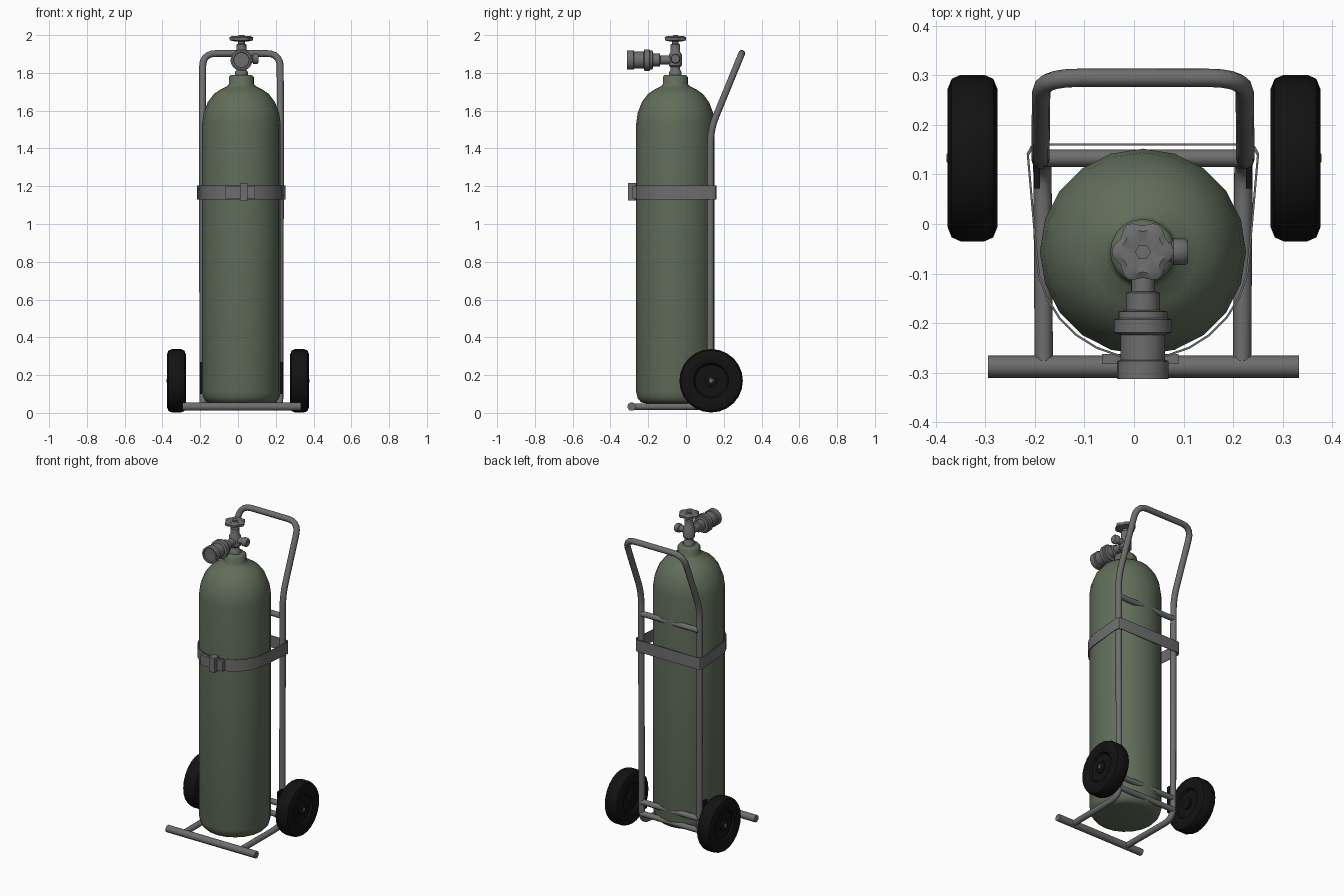
import bpy, bmesh, math
from mathutils import Vector, Matrix

if "Cube" in bpy.data.objects:
    bpy.data.objects.remove(bpy.data.objects["Cube"])

CX, CY = 0.018, -0.056          # tank axis


def mat(name, rgb):
    m = bpy.data.materials.new(name)
    m.diffuse_color = (*rgb, 1)
    m.use_nodes = True
    m.node_tree.nodes["Principled BSDF"].inputs["Base Color"].default_value = m.diffuse_color
    return m


GREEN = mat("tank green", (0.118, 0.152, 0.100))
GREY = mat("metal grey", (0.155, 0.155, 0.155))
BLACK = mat("rubber black", (0.006, 0.006, 0.006))


def finish(name, me, material, angle=40):
    ob = bpy.data.objects.new(name, me)
    bpy.context.collection.objects.link(ob)
    me.materials.clear()
    me.materials.append(material)
    for p in me.polygons:
        p.use_smooth = True
        p.material_index = 0
    me.set_sharp_from_angle(angle=math.radians(angle))
    return ob


def from_bm(name, bm, material, angle=40):
    bmesh.ops.recalc_face_normals(bm, faces=bm.faces[:])
    me = bpy.data.meshes.new(name)
    bm.to_mesh(me)
    bm.free()
    return finish(name, me, material, angle)


def lathe(name, profile, origin, axis, material, sides=16, angle=40, lobes=0):
    """Revolve (radius, height) points around an axis; lobes makes a wavy rim."""
    bm = bmesh.new()
    rings = []
    for r, h in profile:
        ring = []
        for i in range(sides):
            a = 2 * math.pi * i / sides
            k = r * (1 + (0.09 * math.cos(lobes * a) if lobes else 0))
            ring.append(bm.verts.new((k * math.cos(a), k * math.sin(a), h)))
        rings.append(ring)
    for a, b in zip(rings, rings[1:]):
        for i in range(sides):
            j = (i + 1) % sides
            bm.faces.new((a[i], a[j], b[j], b[i]))
    bm.faces.new(rings[0])
    bm.faces.new(rings[-1])
    rot = Vector((0, 0, 1)).rotation_difference(Vector(axis)).to_matrix().to_4x4()
    bm.transform(Matrix.Translation(origin) @ rot)
    return from_bm(name, bm, material, angle)


def fillet(points, radius, steps=5):
    """Round the inner corners of a path."""
    pts = [Vector(p) for p in points]
    out = [pts[0]]
    for a, b, c in zip(pts, pts[1:], pts[2:]):
        p, q = b + (a - b).normalized() * radius, b + (c - b).normalized() * radius
        for i in range(steps + 1):
            t = i / steps
            out.append(p * (1 - t) ** 2 + b * 2 * t * (1 - t) + q * t * t)
    return out + [pts[-1]]


def tube(name, points, radius, material):
    cu = bpy.data.curves.new(name, 'CURVE')
    cu.dimensions = '3D'
    cu.bevel_depth = radius
    cu.bevel_resolution = 3
    cu.use_fill_caps = True
    sp = cu.splines.new('POLY')
    sp.points.add(len(points) - 1)
    for s, p in zip(sp.points, points):
        s.co = (*p, 1)
    tmp = bpy.data.objects.new(name + "_path", cu)
    bpy.context.collection.objects.link(tmp)
    dg = bpy.context.evaluated_depsgraph_get()
    me = bpy.data.meshes.new_from_object(tmp.evaluated_get(dg))
    bpy.data.objects.remove(tmp)
    return finish(name, me, material, 50)


def box(name, lo, hi, material):
    bm = bmesh.new()
    bmesh.ops.create_cube(bm, size=1)
    lo, hi = Vector(lo), Vector(hi)
    bm.transform(Matrix.Translation((lo + hi) / 2) @ Matrix.Diagonal((*(hi - lo), 1)))
    return from_bm(name, bm, material)


# Gas tank
lathe("tank", [(0.155, 0.05), (0.182, 0.056), (0.2, 0.078), (0.208, 0.11), (0.208, 1.53),
               (0.2, 1.588), (0.178, 1.645), (0.146, 1.688), (0.11, 1.713), (0.075, 1.73),
               (0.066, 1.742), (0.066, 1.778), (0.055, 1.79)],
      (CX, CY, 0), (0, 0, 1), GREEN, sides=20, angle=50)

# Bent frame: floor rails, uprights and handle in one tube
path = [(-0.2, -0.285, 0.033), (-0.203, 0.13, 0.033), (-0.207, 0.13, 1.5), (-0.205, 0.295, 1.903)]
path = path + [(-x, y, z) for x, y, z in reversed(path)]
tube("frame", [p + Vector((CX, 0, 0)) for p in fillet(path, 0.075)], 0.0185, GREY)
tube("foot_bar", [(-0.295, -0.288, 0.033), (0.333, -0.288, 0.033)], 0.0225, GREY)
for i, z in enumerate((0.09, 0.165, 1.365)):
    tube(f"cross_bar_{i + 1}", [(CX - 0.205, 0.133, z), (CX + 0.205, 0.133, z)], 0.0175, GREY)

# Wheels, nuts and brackets
half = [(0.085, 0.03), (0.093, 0.042), (0.115, 0.05), (0.14, 0.05), (0.16, 0.042), (0.168, 0.024)]
tyre = [(r, -h) for r, h in half] + [(r, h) for r, h in reversed(half)]
tyre = [(0.03, -0.03), *tyre, (0.03, 0.03)]
for side, s in (("left", -1), ("right", 1)):
    c = (s * 0.326, 0.133, 0.17)
    lathe(f"{side}_wheel", tyre, c, (s, 0, 0), BLACK, sides=24, angle=35)
    lathe(f"{side}_hub", [(0.035, -0.045), (0.035, 0.04), (0.025, 0.045)], c, (s, 0, 0), BLACK, 12)
    lathe(f"{side}_nut", [(0.014, 0.03), (0.014, 0.048), (0.009, 0.052)], c, (s, 0, 0), GREY, 6)
    x = CX + s * 0.214
    box(f"{side}_bracket", (x - 0.006, 0.072, 0.1), (x + 0.006, 0.125, 0.27), BLACK)

# Strap around the tank and both uprights
R = 0.213
outline = [(0.205, 0.158), (0.222, 0.153), (0.23, 0.138)]
outline += [(R * math.cos(a), CY + R * math.sin(a))
            for a in (-math.pi * i / 14 for i in range(15))]
outline += [(-x, y) for x, y in reversed(outline[:3])]
bm = bmesh.new()
loops = []
for z, k in ((1.13, 1), (1.205, 1), (1.205, 1.02), (1.13, 1.02)):
    loops.append([bm.verts.new((CX + x * k, CY + (y - CY) * k, z)) for x, y in outline])
n = len(outline)
for j in range(4):
    a, b = loops[j], loops[(j + 1) % 4]
    for i in range(n):
        bm.faces.new((a[i], a[(i + 1) % n], b[(i + 1) % n], b[i]))
from_bm("strap", bm, GREY)
box("strap_buckle", (0.01, -0.308, 1.125), (0.05, -0.262, 1.217), GREY)
box("strap_tail", (-0.065, -0.283, 1.135), (0.09, -0.262, 1.2), GREY)

# Valve stem and hand wheel
lathe("valve_stem", [(0.034, 1.785), (0.034, 1.805), (0.026, 1.815), (0.026, 1.83), (0.036, 1.84),
                     (0.036, 1.895), (0.026, 1.91), (0.026, 1.95), (0.018, 1.955), (0.018, 1.972)],
      (CX, CY, 0), (0, 0, 1), GREY, 14)
lathe("hand_wheel", [(0.035, 1.967), (0.056, 1.972), (0.058, 1.988), (0.045, 1.995), (0.02, 1.991)],
      (CX, CY, 0), (0, 0, 1), GREY, 36, lobes=6)
lathe("hand_wheel_nut", [(0.016, 1.985), (0.016, 2.0)], (CX, CY, 0), (0, 0, 1), GREY, 6)

# Side outlet
lathe("side_outlet", [(0.02, 0.0), (0.02, 0.058), (0.027, 0.062), (0.027, 0.085), (0.022, 0.091)],
      (CX, CY, 1.875), (1, 0, 0), GREY, 12)

# Front regulator, revolved around the y axis
lathe("regulator", [(0.024, 0.02), (0.024, 0.08), (0.034, 0.083), (0.034, 0.118), (0.05, 0.121),
                    (0.05, 0.134), (0.058, 0.137), (0.058, 0.163), (0.045, 0.168), (0.045, 0.218),
                    (0.052, 0.221), (0.052, 0.257), (0.042, 0.257), (0.04, 0.25)],
      (CX, CY, 1.868), (0, -1, 0), GREY, 18)
